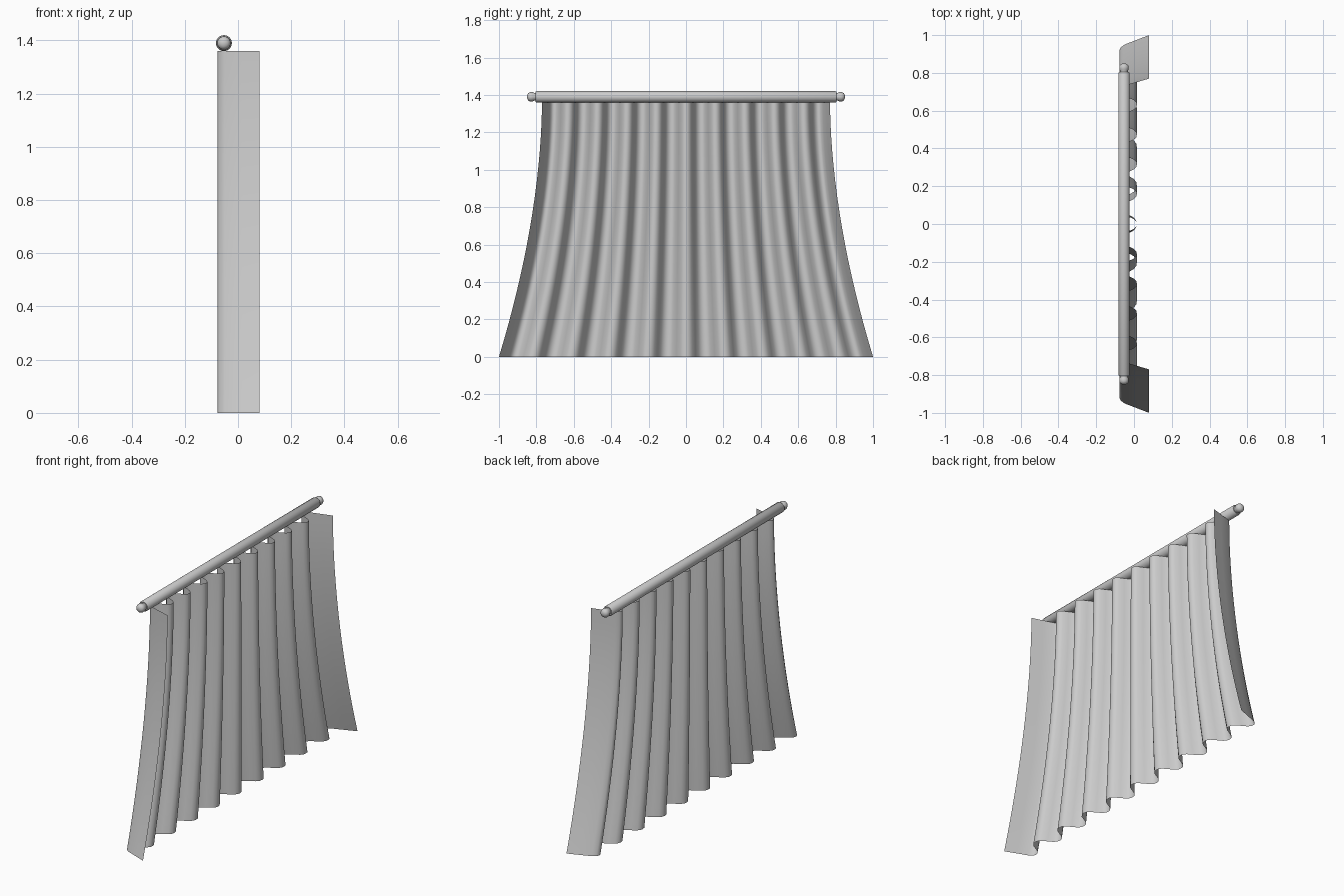
import bpy, bmesh, math

if "Cube" in bpy.data.objects:
    bpy.data.objects.remove(bpy.data.objects["Cube"])

HEIGHT = 1.36
FOLDS = 9
VALLEY = 0.92      # half-width of the folded area at the hem


def make_object(name, bm, angle=50):
    bmesh.ops.recalc_face_normals(bm, faces=bm.faces)
    mesh = bpy.data.meshes.new(name)
    bm.to_mesh(mesh)
    bm.free()
    ob = bpy.data.objects.new(name, mesh)
    bpy.context.collection.objects.link(ob)
    bpy.ops.object.select_all(action='DESELECT')
    ob.select_set(True)
    bpy.context.view_layer.objects.active = ob
    bpy.ops.object.shade_smooth_by_angle(angle=math.radians(angle))
    return ob


# Curtain: wavy cross-section with a turned flap at each end
def fold_profile():
    steps = FOLDS * 12
    pts = []
    for i in range(steps + 1):
        y = -VALLEY + 2 * VALLEY * i / steps
        c = math.cos(2 * math.pi * FOLDS * i / steps)
        wave = math.tanh(1.2 * c) / math.tanh(1.2)
        pts.append((-0.031 - 0.046 * wave, y))
    flap = [(0.08, 1.0), (0.015, 0.975), (-0.05, 0.95), (-0.07, 0.935)]
    return [(x, -y) for x, y in flap] + pts + [p for p in reversed(flap)]


def spread(z):
    return 0.77 + 0.23 * (1 - z / HEIGHT) ** 1.8


bm = bmesh.new()
profile = fold_profile()
rows = []
for k in range(17):
    z = HEIGHT * k / 16
    rows.append([bm.verts.new((x, y * spread(z), z)) for x, y in profile])
for lo, hi in zip(rows, rows[1:]):
    for j in range(len(profile) - 1):
        bm.faces.new((lo[j], lo[j + 1], hi[j + 1], hi[j]))
make_object("curtain", bm, 70)


# Turned parts along the y axis, from (radius, y) profiles
def lathe(name, prof, segs=24, cx=-0.053, cz=1.39):
    bm = bmesh.new()
    rings = []
    for r, y in prof:
        rings.append([bm.verts.new((cx + r * math.cos(2 * math.pi * s / segs), y,
                                    cz + r * math.sin(2 * math.pi * s / segs)))
                      for s in range(segs)])
    for a, b in zip(rings, rings[1:]):
        for s in range(segs):
            t = (s + 1) % segs
            bm.faces.new((a[s], a[t], b[t], b[s]))
    bm.faces.new(rings[0])
    bm.faces.new(rings[-1])
    return make_object(name, bm, 40)


# Curtain rod
lathe("rod", [(0.026, -0.805), (0.03, -0.8), (0.03, 0.8), (0.026, 0.805)])

# Rounded finials at both rod ends
finial = [(0.021, 0.80), (0.021, 0.812), (0.025, 0.82), (0.025, 0.833),
          (0.021, 0.842), (0.013, 0.848), (0.004, 0.85)]
for side, name in ((-1, "finial_front"), (1, "finial_back")):
    lathe(name, [(r, side * y) for r, y in finial])
